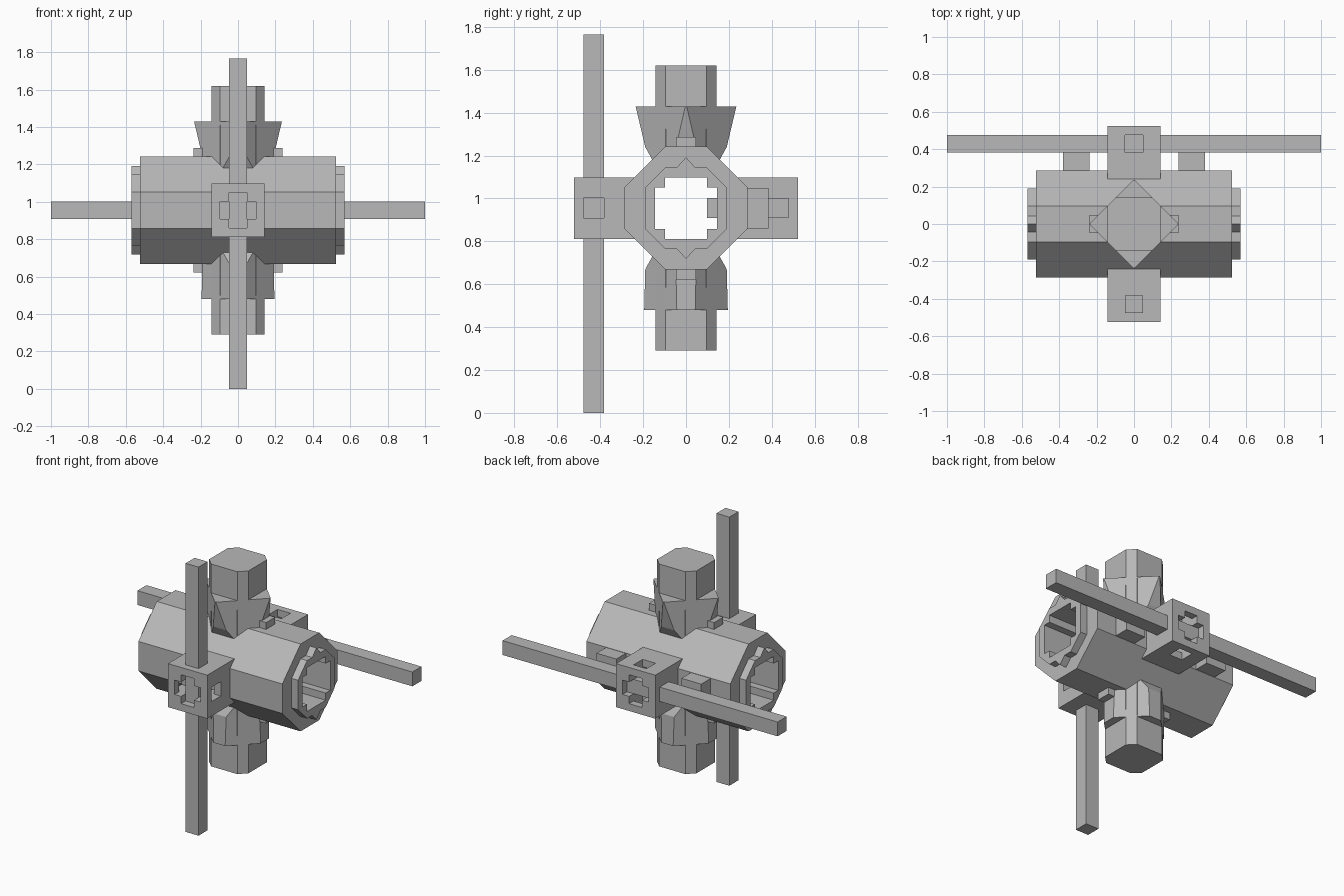
import bpy, bmesh
from mathutils import Vector

cube = bpy.data.objects.get("Cube")
if cube:
    bpy.data.objects.remove(cube, do_unlink=True)

MID = 0.955          # height of the hub centre
BAR = 0.047          # half thickness of the bars

grey = bpy.data.materials.new("plain grey")
grey.use_nodes = True
grey.diffuse_color = (0.48, 0.48, 0.48, 1)
grey.node_tree.nodes["Principled BSDF"].inputs["Base Color"].default_value = (0.48, 0.48, 0.48, 1)


def place(axis, u, v, d):
    """Profile point (u, v) at distance d along an axis through the hub centre."""
    p = {"x": (d, u, v), "y": (u, d, v), "z": (u, v, d)}[axis]
    return Vector(p) + Vector((0, 0, MID))


def loft(name, axis, sections):
    """Solid skinned through (distance, profile) sections."""
    bm = bmesh.new()
    rings = [[bm.verts.new(place(axis, u, v, d)) for u, v in prof] for d, prof in sections]
    n = len(rings[0])
    for a, b in zip(rings, rings[1:]):
        for i in range(n):
            j = (i + 1) % n
            bm.faces.new((a[i], a[j], b[j], b[i]))
    bm.faces.new(rings[0])
    bm.faces.new(rings[-1])
    bmesh.ops.recalc_face_normals(bm, faces=bm.faces[:])
    mesh = bpy.data.meshes.new(name)
    bm.to_mesh(mesh)
    bm.free()
    mesh.materials.append(grey)
    ob = bpy.data.objects.new(name, mesh)
    bpy.context.collection.objects.link(ob)
    return ob


def prism(name, axis, profile, lo, hi):
    return loft(name, axis, [(lo, profile), (hi, profile)])


def octagon(h, c):
    return [(h, -c), (h, c), (c, h), (-c, h), (-h, c), (-h, -c), (-c, -h), (c, -h)]


def rect(u0, u1, v0, v1):
    return [(u0, v0), (u1, v0), (u1, v1), (u0, v1)]


def plus(h, c):
    return [(h, -c), (h, c), (c, c), (c, h), (-c, h), (-c, c),
            (-h, c), (-h, -c), (-c, -c), (-c, -h), (c, -h), (c, -c)]


def cut(ob, cutters):
    """Subtract the cutters, bake the result and discard them."""
    for c in cutters:
        c.hide_render = True
        m = ob.modifiers.new("cut", "BOOLEAN")
        m.object, m.operation, m.solver = c, "DIFFERENCE", "EXACT"
    bpy.context.view_layer.update()
    deps = bpy.context.evaluated_depsgraph_get()
    baked = bpy.data.meshes.new_from_object(ob.evaluated_get(deps))
    ob.modifiers.clear()
    ob.data = baked
    for c in cutters:
        bpy.data.objects.remove(c, do_unlink=True)


# Octagonal main tube with stepped collars and a plus-shaped bore
tube_8 = octagon(0.287, 0.097)
collar_8 = octagon(0.19, 0.097)
tube = loft("main_tube", "x", [(-0.57, collar_8), (-0.523, collar_8), (-0.523, tube_8),
                               (0.523, tube_8), (0.523, collar_8), (0.57, collar_8)])
cut(tube, [prism("bore", "x", plus(0.144, 0.097), -0.7, 0.7)])

for s, side in ((1, "left"), (-1, "right")):
    # Pointed ribs above and below each collar
    for t, level in ((1, "upper"), (-1, "lower")):
        tip = [(-0.047, t * 0.185), (0.047, t * 0.185), (0, t * 0.237)]
        prism(f"{side}_{level}_collar_point", "x", tip, s * 0.51, s * 0.57)
        # Pegs where the columns meet the tube
        prism(f"{side}_{level}_peg", "z", rect(s * 0.13, s * 0.237, -BAR, BAR), t * 0.26, t * 0.332)
    # Brackets between the tube and the cross bar
    prism(f"{side}_bracket", "y", rect(s * 0.237, s * 0.38, -0.095, 0.095), 0.24, 0.385)

# Upper and lower columns: core, flared flange and end cap
core = octagon(0.143, 0.095)
for t, level, reach in ((1, "upper", 0.235), (-1, "lower", 0.195)):
    prism(f"{level}_column", "z", core, t * 0.16, t * 0.665)
    wide = octagon(reach, 0.238 - reach)
    mid = octagon(0.19, 0.047)
    loft(f"{level}_flange", "z", [(t * 0.2, core), (t * 0.285, mid), (t * 0.475, wide)])

# Front and back sockets with plus-shaped mouths and square cross holes
for s, end in ((-1, "front"), (1, "back")):
    box = prism(f"{end}_socket", "y", rect(-0.143, 0.143, -0.143, 0.143), s * 0.16, s * 0.523)
    near, far = s * 0.43 - BAR, s * 0.43 + BAR
    cut(box, [prism("mouth", "y", plus(0.095, BAR), s * 0.335, s * 0.6),
              prism("side_hole", "x", rect(near, far, -BAR, BAR), -0.3, 0.3),
              prism("top_hole", "z", rect(-BAR, BAR, near, far), -0.3, 0.3)])

# Small stop inside the bore
prism("bore_stop", "y", rect(-BAR, BAR, -BAR, BAR), 0.098, 0.2)

# Long bars through the sockets
prism("upright_bar", "z", rect(-BAR, BAR, -0.477, -0.383), -MID, 0.81)
prism("cross_bar", "x", rect(0.383, 0.477, -BAR, BAR), -1, 1)
